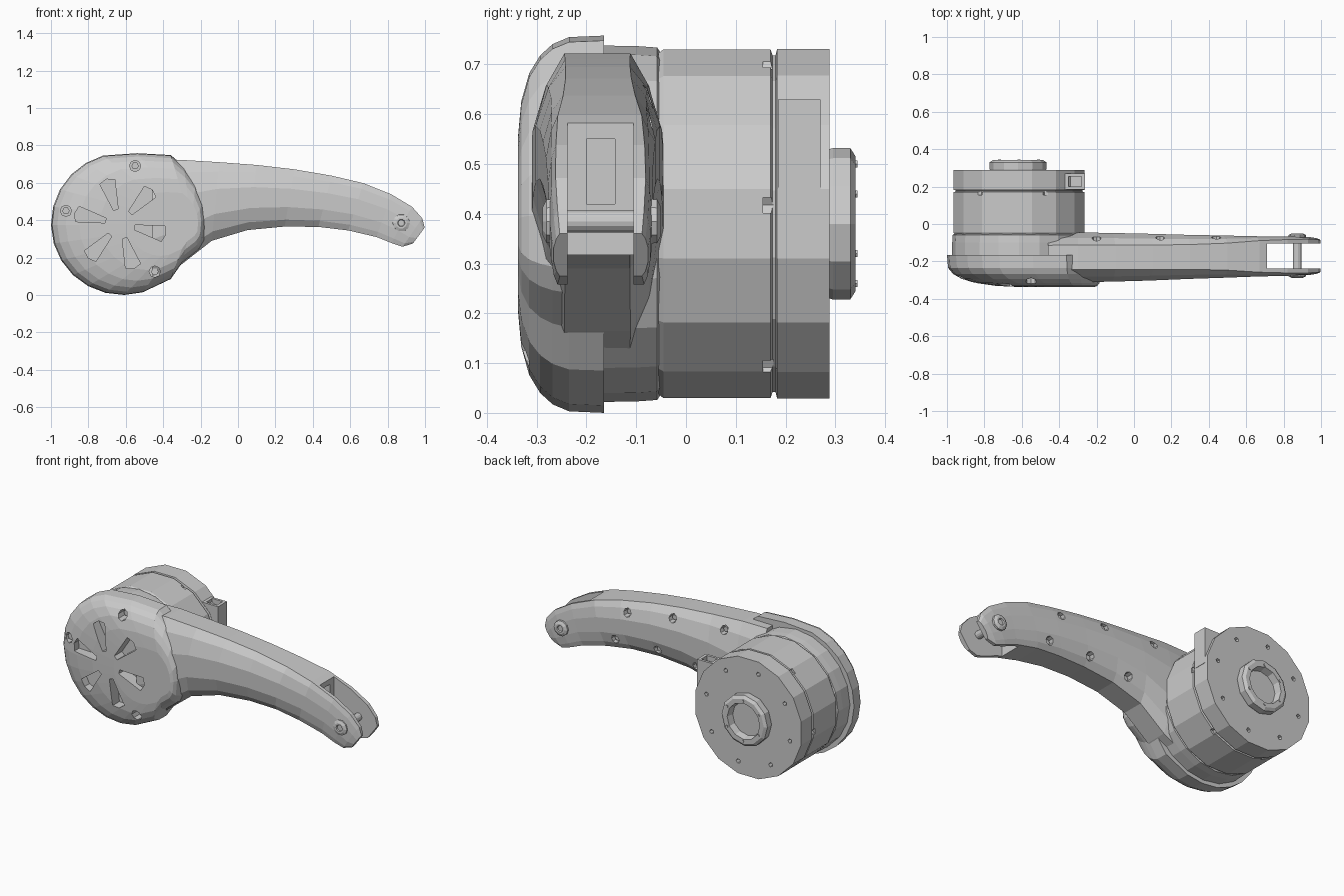
import bpy, bmesh, math
from mathutils import Vector

if "Cube" in bpy.data.objects:
    bpy.data.objects.remove(bpy.data.objects["Cube"])

CX, CZ = -0.615, 0.38          # axis of the drum


def loft(name, rings, bm=None):
    """Skin a list of equal-length point rings and cap both ends."""
    own = bm is None
    bm = bm or bmesh.new()
    loops = [[bm.verts.new(p) for p in r] for r in rings]
    faces = []
    for a, b in zip(loops, loops[1:]):
        n = len(a)
        for i in range(n):
            faces.append(bm.faces.new((a[i], a[(i + 1) % n], b[(i + 1) % n], b[i])))
    faces += [bm.faces.new(loops[0]), bm.faces.new(loops[-1][::-1])]
    bmesh.ops.recalc_face_normals(bm, faces=faces)
    return finish(name, bm) if own else None


def finish(name, bm):
    me = bpy.data.meshes.new(name)
    bm.to_mesh(me)
    bm.free()
    ob = bpy.data.objects.new(name, me)
    bpy.context.collection.objects.link(ob)
    return ob


def circle(x, z, r, y, n, turn=0.0):
    return [(x + r * math.cos(turn + math.tau * i / n), y,
             z + r * math.sin(turn + math.tau * i / n)) for i in range(n)]


def lathe(name, x, z, prof, n, bm=None, turn=0.0):
    """Turned part around an axis along y; prof is (y, radius) pairs."""
    return loft(name, [circle(x, z, r, y, n, turn) for y, r in prof], bm)


def box(name, lo, hi, bm=None):
    c = [(lo[0], lo[2]), (hi[0], lo[2]), (hi[0], hi[2]), (lo[0], hi[2])]
    return loft(name, [[(x, y, z) for x, z in c] for y in (lo[1], hi[1])], bm)


def cut(ob, bm):
    """Subtract the pieces in bm from ob and bake the result."""
    cutter = finish("cutter", bm)
    cutter.hide_render = True
    mod = ob.modifiers.new("cut", 'BOOLEAN')
    mod.operation, mod.solver, mod.object = 'DIFFERENCE', 'EXACT', cutter
    dg = bpy.context.evaluated_depsgraph_get()
    me = bpy.data.meshes.new_from_object(ob.evaluated_get(dg))
    ob.modifiers.clear()
    ob.data = me
    bpy.data.objects.remove(cutter)


# Motor drum with a seam groove, and small screw pits in its back face
drum = lathe("motor_drum", CX, CZ, [(-.055, .35), (-.045, .357), (.17, .357), (.174, .345),
             (.18, .345), (.183, .358), (.288, .358)], 16, turn=math.pi / 16)
bm = bmesh.new()
for i in range(8):
    a = math.tau * (i + .3) / 8
    lathe("", CX + .285 * math.cos(a), CZ + .285 * math.sin(a), [(.26, .012), (.32, .016)], 5, bm)
for i in range(6):
    a = math.tau * (i + .1) / 6
    lathe("", CX + .357 * math.cos(a), CZ + .357 * math.sin(a), [(.155, .018), (.176, .018)], 6, bm)
cut(drum, bm)

# Output hub with a recessed centre
lathe("output_hub", CX - .005, CZ, [(.28, .148), (.295, .152), (.33, .152), (.341, .135),
      (.341, .108), (.3, .1)], 12)
bm = bmesh.new()
for i in range(6):
    a = math.tau * (i + .5) / 6
    lathe("", CX + .12 * math.cos(a), CZ + .12 * math.sin(a), [(.33, .008), (.345, .008)], 6, bm)
finish("hub_screws", bm)

# Cable connector block on the side of the drum
block = box("connector_block", (-.42, .185, .415), (-.262, .27, .63))
bm = bmesh.new()
box("", (-.35, .2, .60), (-.28, .255, .66), bm)
cut(block, bm)

# Rear shell disc between drum and cover
lathe("rear_shell", CX, CZ, [(-.17, .358), (-.1, .357), (-.058, .354), (-.052, .345)], 20)

# Arm: stations of top point, bottom point, half thickness and squareness
stations = [(-.46, .72, -.46, .08, .128, .5), (-.3, .722, -.3, .165, .133, .5),
            (-.1, .71, -.14, .29, .13, .5), (.1, .695, .05, .347, .125, .52),
            (.3, .672, .25, .366, .118, .56), (.5, .638, .43, .364, .113, .64),
            (.67, .598, .59, .345, .108, .78), (.82, .538, .74, .31, .105, .85),
            (.93, .472, .82, .278, .104, .87), (.985, .41, .88, .258, .1, .87),
            (.998, .36, .935, .275, .095, .87)]


def arm_section(s):
    xt, zt, xb, zb, h, sq = s
    half = [(0, sq), (.12, (1 + sq) / 2 + .07 * (1 - sq)), (.34, 1), (.66, 1),
            (.88, (1 + sq) / 2 + .07 * (1 - sq)), (1, sq)]
    loop = [(t, w) for t, w in half] + [(t, -w) for t, w in reversed(half)]
    yc = -.178 + .007 * max(0, xt)
    return [(xb + (xt - xb) * t, yc + w * h, zb + (zt - zb) * t) for t, w in loop]


arm = loft("arm", [arm_section(s) for s in stations])

# Fork slot, inner pocket and rear screw holes cut from the arm
rear_screws = [(-.2, .655), (.14, .635), (.44, .59), (-.02, .39), (.24, .42), (.52, .41)]
bm = bmesh.new()
box("", (.71, -.238, .1), (1.2, -.105, .9), bm)
cut(arm, bm)
bm = bmesh.new()
box("", (.56, -.2, .42), (.72, -.143, .55), bm)
for x, z in rear_screws:
    lathe("", x, z, [(-.11, .025), (.0, .025)], 8, bm)
cut(arm, bm)
bm = bmesh.new()
for x, z in rear_screws:
    lathe("", x, z, [(-.13, .016), (-.092, .016)], 6, bm)
finish("rear_screws", bm)

# Pivot pin across the fork, with bosses at both ends
lathe("pivot_pin", .873, .385, [(-.25, .023), (-.09, .023)], 14)
for side, y0, y1 in (("front", -.25, -.288), ("rear", -.09, -.05)):
    mid = y0 + .8 * (y1 - y0)
    lathe(side + "_pin_boss", .873, .385, [(y0, .048), (mid, .046), (y1, .03),
          (y1, .02), (mid, .017)], 10)

# Domed front cover: round on the left, bulging over the arm on the right
outline = [(CX + .385 * math.cos(math.radians(a)), CZ + .38 * math.sin(math.radians(a)))
           for a in range(106, 301, 15)]
outline += [(-.36, .085), (-.3, .17), (-.21, .24), (-.178, .29), (-.168, .4), (-.18, .5),
            (-.225, .61), (-.29, .69), (-.36, .748), (-.54, .758)]


def cover_ring(y, s):
    return [(-.25 + (x + .25) * s, y, CZ + (z - CZ) * s) for x, z in outline]


cover = loft("front_cover", [cover_ring(y, s) for y, s in
             ((-.165, 1), (-.235, .992), (-.268, .955), (-.293, .895), (-.315, .8),
              (-.331, .65), (-.338, .45))])

# Six radial vents and three bolt holes in the cover
bolts = [(-.55, .69), (-.92, .45), (-.445, .125)]
bm = bmesh.new()
for i in range(6):
    a = math.radians(47 + 60 * i)
    u, v = Vector((math.cos(a), math.sin(a))), Vector((-math.sin(a), math.cos(a)))
    quad = [u * r + v * w for r, w in ((.08, -.013), (.235, -.042), (.25, 0), (.235, .042), (.08, .013))]
    loft("", [[(-.63 + p.x, y, CZ + p.y) for p in quad] for y in (-.40, -.265)], bm)
for x, z in bolts:
    lathe("", x, z, [(-.40, .03), (-.25, .03)], 8, bm)
cut(cover, bm)
bm = bmesh.new()
for x, z in bolts:
    lathe("", x, z, [(-.22, .02), (-.27, .02)], 6, bm)
finish("cover_bolts", bm)
